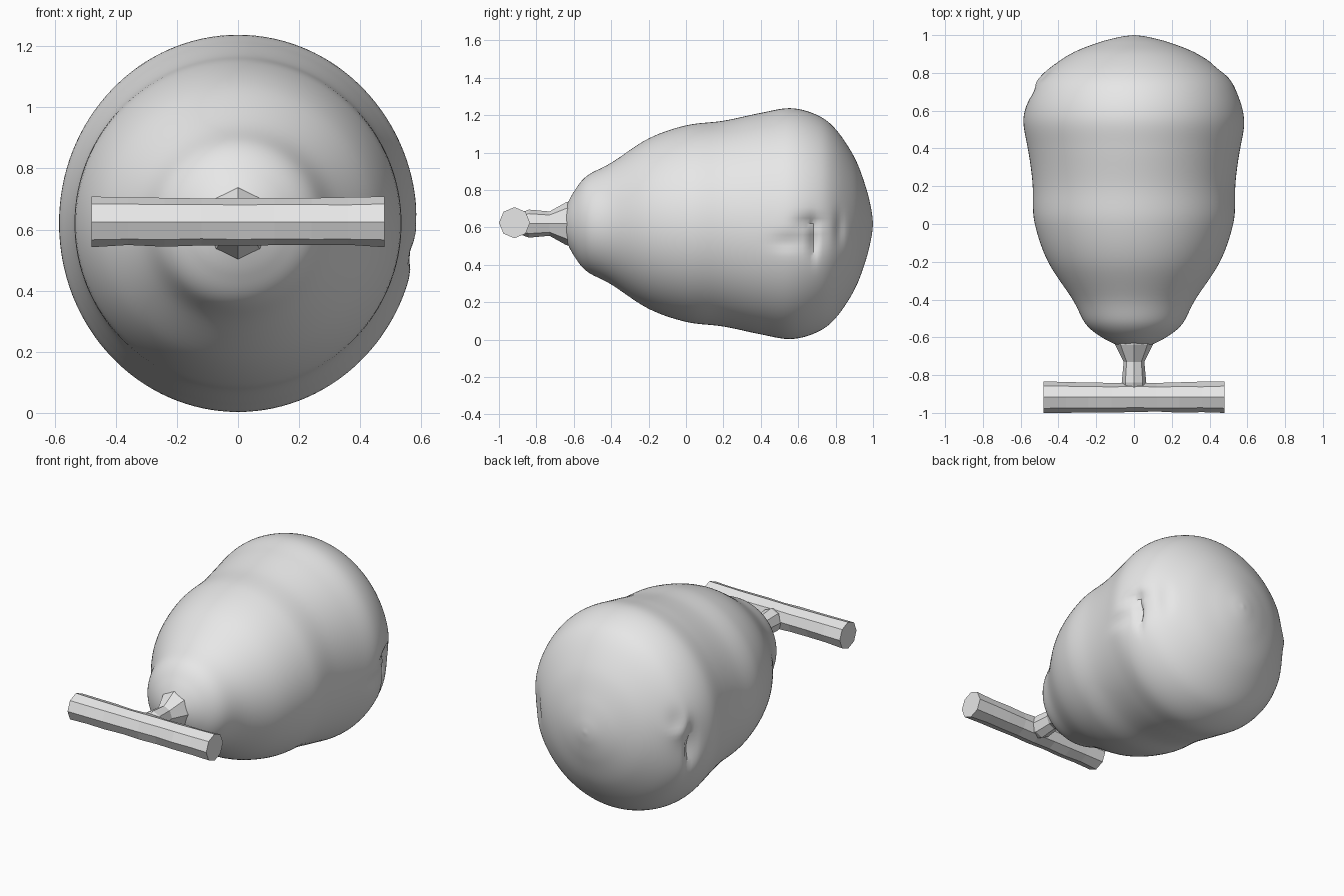
import bpy, bmesh, math, random
from mathutils import Vector

random.seed(4)
AXIS_Z = 0.62

if "Cube" in bpy.data.objects:
    bpy.data.objects.remove(bpy.data.objects["Cube"], do_unlink=True)

grey = bpy.data.materials.new("plain grey")
grey.use_nodes = True
grey.diffuse_color = (0.8, 0.8, 0.8, 1)
grey.node_tree.nodes["Principled BSDF"].inputs["Base Color"].default_value = (0.8, 0.8, 0.8, 1)


def loft(name, rings, smooth=False):
    """Skin a list of equal point rings and close both ends."""
    bm = bmesh.new()
    loops = [[bm.verts.new(p) for p in ring] for ring in rings]
    n = len(loops[0])
    for a, b in zip(loops, loops[1:]):
        for i in range(n):
            j = (i + 1) % n
            bm.faces.new((a[i], a[j], b[j], b[i]))
    bm.faces.new(loops[0])
    bm.faces.new(loops[-1])
    bmesh.ops.recalc_face_normals(bm, faces=bm.faces)
    mesh = bpy.data.meshes.new(name)
    bm.to_mesh(mesh)
    bm.free()
    obj = bpy.data.objects.new(name, mesh)
    bpy.context.collection.objects.link(obj)
    mesh.materials.append(grey)
    if smooth:
        bpy.ops.object.select_all(action="DESELECT")
        obj.select_set(True)
        bpy.context.view_layer.objects.active = obj
        bpy.ops.object.shade_smooth_by_angle(angle=math.radians(40))
    return obj


def spline(points, steps):
    """Smooth curve through the profile points."""
    pts = [Vector(p) for p in points]
    pts = [pts[0] * 2 - pts[1]] + pts + [pts[-1] * 2 - pts[-2]]
    out = []
    for a, b, c, d in zip(pts, pts[1:], pts[2:], pts[3:]):
        for k in range(steps):
            t = k / steps
            out.append(0.5 * (2 * b + (c - a) * t + (2 * a - 5 * b + 4 * c - d) * t ** 2
                              + (3 * b - a - 3 * c + d) * t ** 3))
    return out + [pts[-2]]


def blob(y, z, cy, cz, sy, sz):
    return math.exp(-((y - cy) / sy) ** 2 - ((z - cz) / sz) ** 2)


def dent(x, y, z):
    """Depth of the crumpled patches on the two flanks."""
    if abs(x) < 0.3:
        return 0
    if x > 0:
        return (0.025 * blob(y, z, 0.68, 0.56, 0.1, 0.1)
                + 0.03 * blob(y, z, 0.68, 0.53, 0.02, 0.09)
                + 0.025 * blob(y, z, 0.66, 0.63, 0.07, 0.02)
                + 0.015 * blob(y, z, 0.54, 0.52, 0.08, 0.04)
                + 0.02 * blob(y, z, 0.82, 0.59, 0.025, 0.09))
    return (0.025 * blob(y, z, 0.72, 0.58, 0.09, 0.14)
            + 0.035 * blob(y, z, 0.7, 0.55, 0.025, 0.12)
            - 0.02 * blob(y, z, 0.78, 0.72, 0.04, 0.08))


# Pear-shaped body, lying along y
profile = [(-0.66, 0.03), (-0.645, 0.08), (-0.6, 0.17), (-0.53, 0.255), (-0.4, 0.325),
           (-0.2, 0.455), (0, 0.525), (0.2, 0.55), (0.4, 0.592), (0.56, 0.617),
           (0.7, 0.581), (0.8, 0.505), (0.9, 0.355), (0.96, 0.2), (0.99, 0.08), (1, 0.005)]
rings = []
for y, r in spline(profile, 7):
    t = min(max(y / 0.4, 0), 1)
    squeeze = 1 - 0.05 * t * t * (3 - 2 * t)
    ring = []
    for i in range(128):
        a = math.tau * i / 128
        x, z = r * squeeze * math.cos(a), AXIS_Z + r * math.sin(a)
        ring.append((x - math.copysign(dent(x, y, z), x), y, z))
    rings.append(ring)
loft("body", rings, smooth=True)

# Faceted neck between body and crossbar
neck = []
for y, rx, rz in [(-0.88, 0.06, 0.06), (-0.84, 0.065, 0.075), (-0.73, 0.055, 0.065),
                  (-0.64, 0.1, 0.115), (-0.57, 0.12, 0.13)]:
    neck.append([(rx * math.cos(math.tau * i / 8), y, AXIS_Z + rz * math.sin(math.tau * i / 8))
                 for i in range(8)])
loft("neck", neck)

# Slightly rough eight-sided crossbar
bar = []
for k in range(9):
    x = -0.48 + 0.12 * k
    ring = []
    for i in range(8):
        a = math.tau * i / 8
        r = 0.083 - (random.uniform(0, 0.008) if 0 < k < 8 else 0)
        ring.append((x, -0.917 + r * math.cos(a), AXIS_Z + 0.005 + r * math.sin(a)))
    bar.append(ring)
loft("crossbar", bar)
